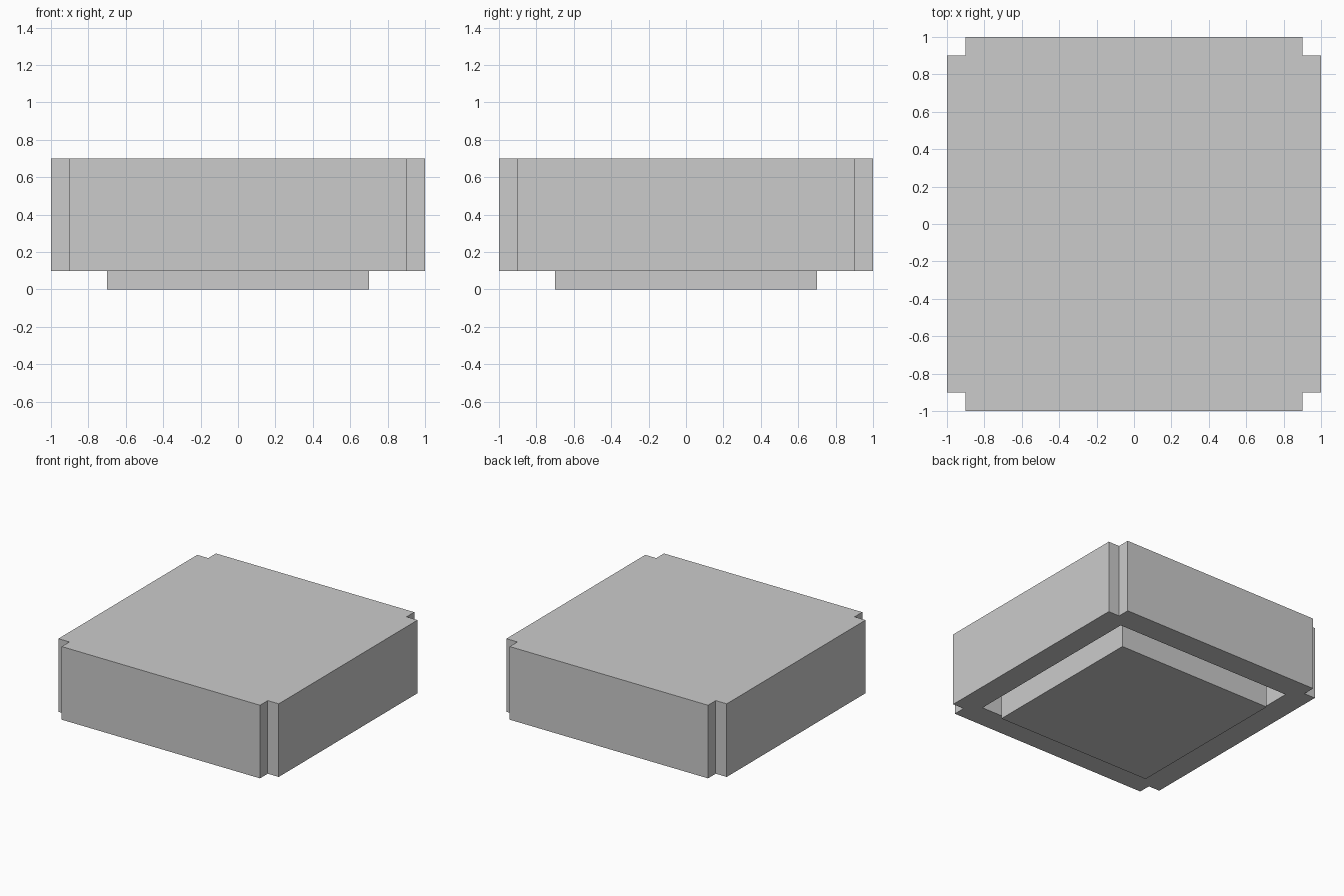
import bpy, bmesh

if "Cube" in bpy.data.objects:
    bpy.data.objects.remove(bpy.data.objects["Cube"])


def prism(name, outline, z0, z1):
    """Closed solid made by extruding a flat outline from z0 to z1."""
    bm = bmesh.new()
    base = bm.faces.new([bm.verts.new((x, y, z0)) for x, y in outline])
    top = bmesh.ops.extrude_face_region(bm, geom=[base], use_keep_orig=True)
    for v in top["geom"]:
        if isinstance(v, bmesh.types.BMVert):
            v.co.z = z1
    bmesh.ops.recalc_face_normals(bm, faces=bm.faces)
    mesh = bpy.data.meshes.new(name)
    bm.to_mesh(mesh)
    bm.free()
    obj = bpy.data.objects.new(name, mesh)
    bpy.context.collection.objects.link(obj)
    return obj


def square(h):
    return [(-h, -h), (h, -h), (h, h), (-h, h)]


# Square outline with a small step cut from each corner
outer, step = 1.0, 0.9
corner = [(outer, step), (step, step), (step, outer)]
outline = []
for _ in range(4):
    outline += corner
    corner = [(-y, x) for x, y in corner]

# Body: notched block, hollow from below
body = prism("body_shell", outline, 0.1, 0.7)
cutter = prism("cavity_cutter", square(0.8), -0.1, 0.6)
cutter.hide_render = True
cut = body.modifiers.new("cavity", 'BOOLEAN')
cut.operation = 'DIFFERENCE'
cut.solver = 'EXACT'
cut.object = cutter
bpy.context.view_layer.objects.active = body
bpy.ops.object.modifier_apply(modifier=cut.name)
bpy.data.objects.remove(cutter)

# Inner plinth: stands on the floor, leaving a gap inside the shell
prism("base_plinth", square(0.7), 0.0, 0.6)
